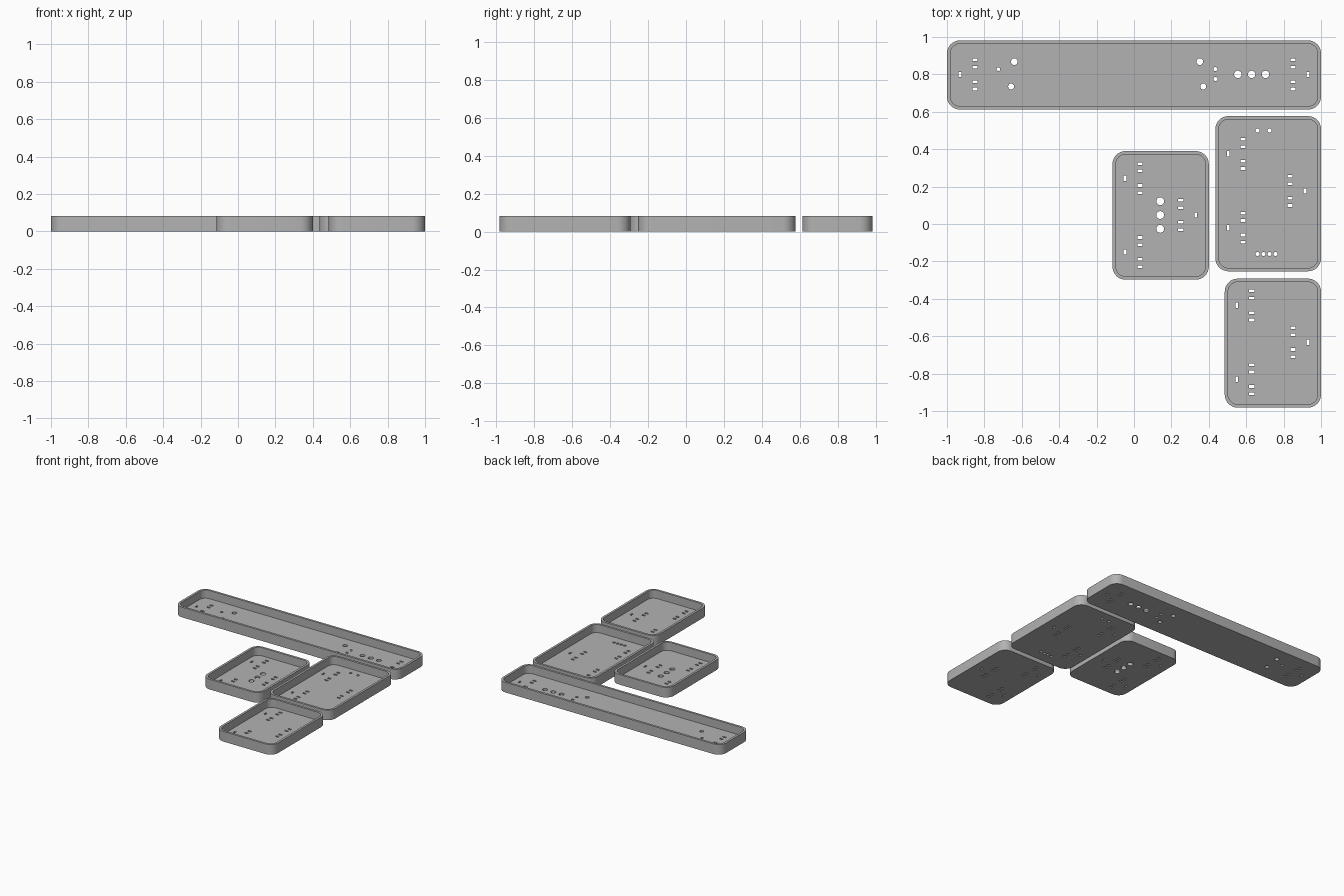
import bpy, bmesh, math

if "Cube" in bpy.data.objects:
    bpy.data.objects.remove(bpy.data.objects["Cube"])

HEIGHT, FLOOR, WALL, RADIUS = 0.082, 0.016, 0.018, 0.07

grey = bpy.data.materials.new("plain_grey")
grey.diffuse_color = (0.45, 0.45, 0.45, 1)
grey.use_nodes = True
grey.node_tree.nodes["Principled BSDF"].inputs["Base Color"].default_value = grey.diffuse_color


def rounded(x0, y0, x1, y1, r, steps=8):
    """Rounded rectangle outline."""
    pts = []
    for cx, cy, a0 in ((x1 - r, y1 - r, 0), (x0 + r, y1 - r, 90),
                       (x0 + r, y0 + r, 180), (x1 - r, y0 + r, 270)):
        for i in range(steps + 1):
            a = math.radians(a0 + 90 * i / steps)
            pts.append((cx + r * math.cos(a), cy + r * math.sin(a)))
    return pts


def circle(x, y, r, n=16):
    return [(x + r * math.cos(2 * math.pi * i / n),
             y + r * math.sin(2 * math.pi * i / n)) for i in range(n)]


def slot(x, y, w, h):
    return [(x - w / 2, y - h / 2), (x + w / 2, y - h / 2),
            (x + w / 2, y + h / 2), (x - w / 2, y + h / 2)]


def slot_group(x, y, side):
    """Four slots in a column with one upright slot beside them."""
    holes = [slot(x, y + d, 0.028, 0.014) for d in (-0.078, -0.039, 0.039, 0.078)]
    return holes + [slot(x + side * 0.08, y, 0.014, 0.028)]


def tray(name, x0, y0, x1, y1, holes):
    bm = bmesh.new()

    def ring(pts, z):
        vs = [bm.verts.new((x, y, z)) for x, y in pts]
        return vs, [bm.edges.new((vs[i - 1], vs[i])) for i in range(len(vs))]

    def bridge(a, b):
        for i in range(len(a)):
            bm.faces.new((a[i - 1], a[i], b[i], b[i - 1]))

    outer = rounded(x0, y0, x1, y1, RADIUS)
    inner = rounded(x0 + WALL, y0 + WALL, x1 - WALL, y1 - WALL, RADIUS - WALL)
    ob, ob_e = ring(outer, 0)
    ot, _ = ring(outer, HEIGHT)
    it, _ = ring(inner, HEIGHT)
    fl, fl_e = ring(inner, FLOOR)
    low, high = list(ob_e), list(fl_e)
    pairs = [(ob, ot), (ot, it), (it, fl)]
    # holes through the floor
    for h in holes:
        a, ae = ring(h, 0)
        b, be = ring(h, FLOOR)
        low += ae
        high += be
        pairs.append((a, b))
    # underside and floor
    bmesh.ops.triangle_fill(bm, use_beauty=True, edges=low, normal=(0, 0, -1))
    bmesh.ops.triangle_fill(bm, use_beauty=True, edges=high, normal=(0, 0, 1))
    # walls, rim and hole sides
    for a, b in pairs:
        bridge(a, b)
    bmesh.ops.recalc_face_normals(bm, faces=bm.faces[:])
    me = bpy.data.meshes.new(name)
    bm.to_mesh(me)
    bm.free()
    me.materials.append(grey)
    ob = bpy.data.objects.new(name, me)
    bpy.context.collection.objects.link(ob)
    bpy.ops.object.select_all(action='DESELECT')
    ob.select_set(True)
    bpy.context.view_layer.objects.active = ob
    bpy.ops.object.shade_smooth_by_angle(angle=math.radians(30))


# long tray at the back
holes = slot_group(-0.85, 0.80, -1) + slot_group(0.85, 0.80, 1)
holes += [circle(*c) for c in (
    (-0.64, 0.868, 0.018), (-0.657, 0.735, 0.016), (-0.725, 0.828, 0.010),
    (0.352, 0.868, 0.018), (0.37, 0.735, 0.016),
    (0.435, 0.828, 0.011), (0.435, 0.775, 0.011))]
holes += [circle(x, 0.80, 0.02) for x in (0.555, 0.629, 0.703)]
tray("long_tray", -1, 0.612, 1, 0.982, holes)

# large tray on the right
holes = (slot_group(0.583, 0.375, -1) + slot_group(0.583, -0.02, -1)
         + slot_group(0.834, 0.177, 1))
holes += [circle(x, 0.5, 0.011) for x in (0.66, 0.724)]
holes += [circle(x, -0.16, 0.011) for x in (0.66, 0.692, 0.724, 0.756)]
tray("large_tray", 0.435, -0.253, 1, 0.577, holes)

# small tray in the middle
holes = (slot_group(0.032, 0.245, -1) + slot_group(0.032, -0.15, -1)
         + slot_group(0.25, 0.048, 1))
holes += [circle(0.14, y, 0.021) for y in (0.122, 0.048, -0.026)]
tray("middle_small_tray", -0.115, -0.298, 0.40, 0.39, holes)

# small tray at the front
holes = (slot_group(0.63, -0.435, -1) + slot_group(0.63, -0.83, -1)
         + slot_group(0.85, -0.632, 1))
tray("front_small_tray", 0.485, -0.982, 1, -0.292, holes)
